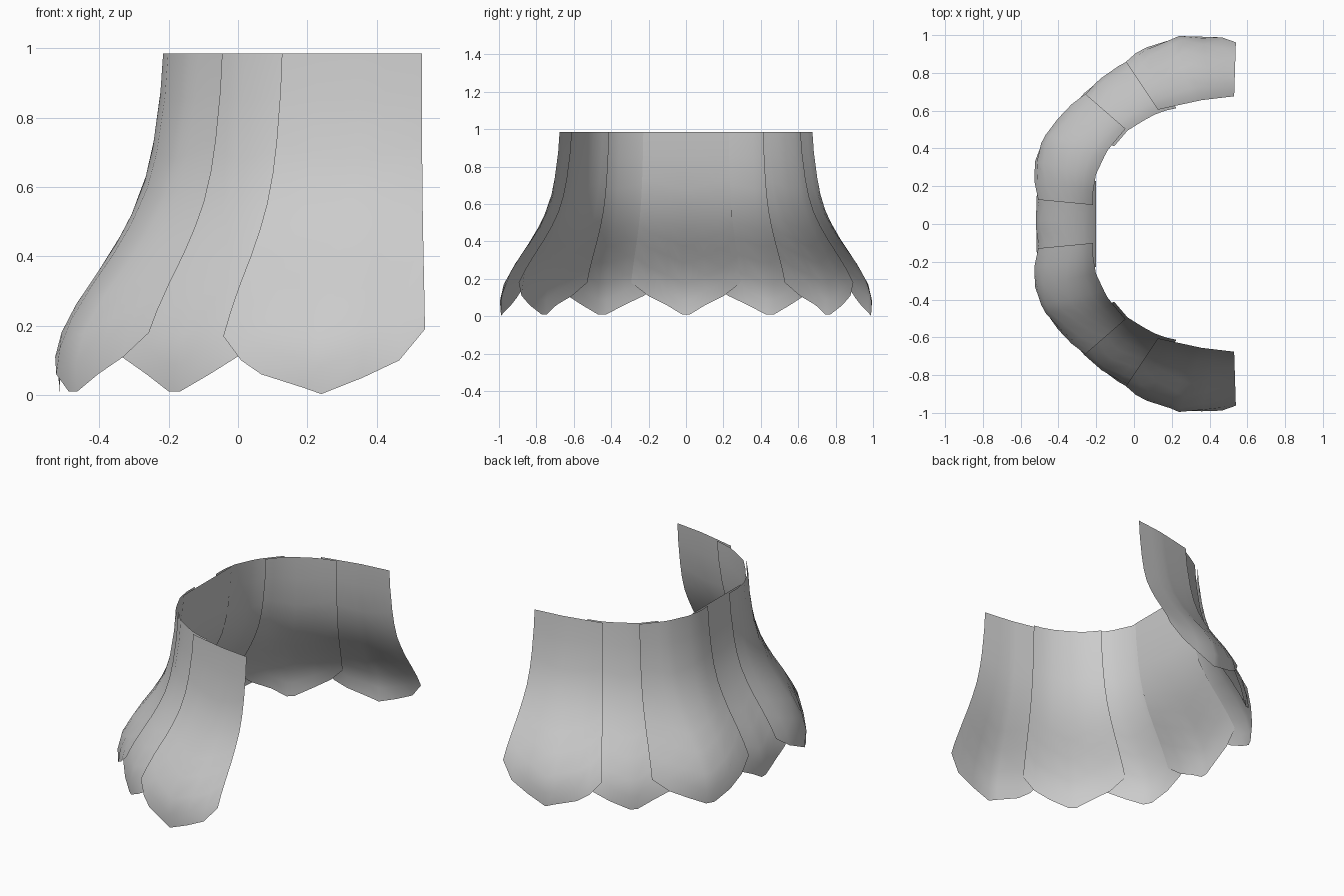
import bpy
import bmesh
import math
from mathutils import Vector

cube = bpy.data.objects.get("Cube")
if cube:
    bpy.data.objects.remove(cube)

# Single flat grey
grey = bpy.data.materials.new("plain grey")
grey.use_nodes = True
grey.diffuse_color = (0.6, 0.6, 0.6, 1)
grey.node_tree.nodes["Principled BSDF"].inputs["Base Color"].default_value = (0.6, 0.6, 0.6, 1)

TOP = 0.985
# Waist line and hem line in plan, from the middle round to the open end
WAIST = [(-.21, 0), (-.21, .10), (-.21, .23), (-.14, .38), (-.10, .43), (-.04, .50),
         (.04, .55), (.13, .60), (.22, .62), (.36, .65), (.53, .67)]
HEM = [(-.53, 0), (-.525, .13), (-.53, .30), (-.48, .45), (-.38, .58), (-.27, .70),
       (-.18, .78), (-.05, .87), (.05, .925), (.24, .99), (.54, .985)]
# Height against how far the panel has flared from waist to hem
FLARE = [(0, .985), (.03, .85), (.11, .68), (.21, .57), (.38, .46),
         (.56, .37), (.76, .28), (.94, .17), (1, .08), (.98, 0)]


def along(path, s):
    """Point at parameter s, mirrored in y for negative s."""
    a = min(int(abs(s)), len(path) - 2)
    p = Vector(path[a]).lerp(Vector(path[a + 1]), abs(s) - a)
    return Vector((p.x, math.copysign(p.y, s)))


def flare(z):
    for (f0, z0), (f1, z1) in zip(FLARE, FLARE[1:]):
        if z >= z1:
            return f0 + (f1 - f0) * (z0 - z) / (z0 - z1)
    return FLARE[-1][0]


def make_panel(name, hem, offset, side=1):
    """Flared panel; hem is a list of (path parameter, lowest height)."""
    bm = bmesh.new()
    columns = []
    for s, low in hem:
        a, b = along(WAIST, s * side), along(HEM, s * side)
        out = (b - a).normalized() * offset
        column = []
        for _, level in FLARE:
            z = low + (TOP - low) * level / TOP
            p = a.lerp(b, flare(z)) + out
            column.append(bm.verts.new((p.x, p.y, z)))
        columns.append(column)
    for c0, c1 in zip(columns, columns[1:]):
        for i in range(len(FLARE) - 1):
            quad = [c0[i], c1[i], c1[i + 1], c0[i + 1]]
            bm.faces.new(quad if side > 0 else quad[::-1])
    # Make every face look outward from the open middle
    for f in bm.faces:
        f.normal_update()
        c = f.calc_center_median()
        if f.normal.dot(Vector((c.x - 0.5, c.y, 0))) < 0:
            f.normal_flip()
    mesh = bpy.data.meshes.new(name)
    bm.to_mesh(mesh)
    bm.free()
    mesh.materials.append(grey)
    obj = bpy.data.objects.new(name, mesh)
    bpy.context.collection.objects.link(obj)
    bpy.ops.object.select_all(action="DESELECT")
    obj.select_set(True)
    bpy.context.view_layer.objects.active = obj
    bpy.ops.object.shade_smooth_by_angle(angle=math.radians(30))


def scallop(s0, s1):
    """Pointed, rounded hem between two path parameters."""
    shape = [(0, .18), (.14, .11), (.3, .06), (.46, .01),
             (.54, .01), (.7, .06), (.86, .11), (1, .18)]
    return [(s0 + (s1 - s0) * u, z) for u, z in shape]


# Middle panel lies inside its neighbours
make_panel("middle_panel", scallop(-2, 2), -0.008)

# Overlapping panels on each side
for label, side in (("front", -1), ("back", 1)):
    make_panel(label + "_outer_panel", scallop(1, 5), 0.006, side)
    make_panel(label + "_inner_panel", scallop(3.7, 8), -0.008, side)
    make_panel(label + "_end_panel",
               [(7, .17), (7.6, .10), (8.1, .06), (8.75, .02), (9, .003),
                (9.4, .05), (9.75, .10), (10, .19)], 0.006, side)
